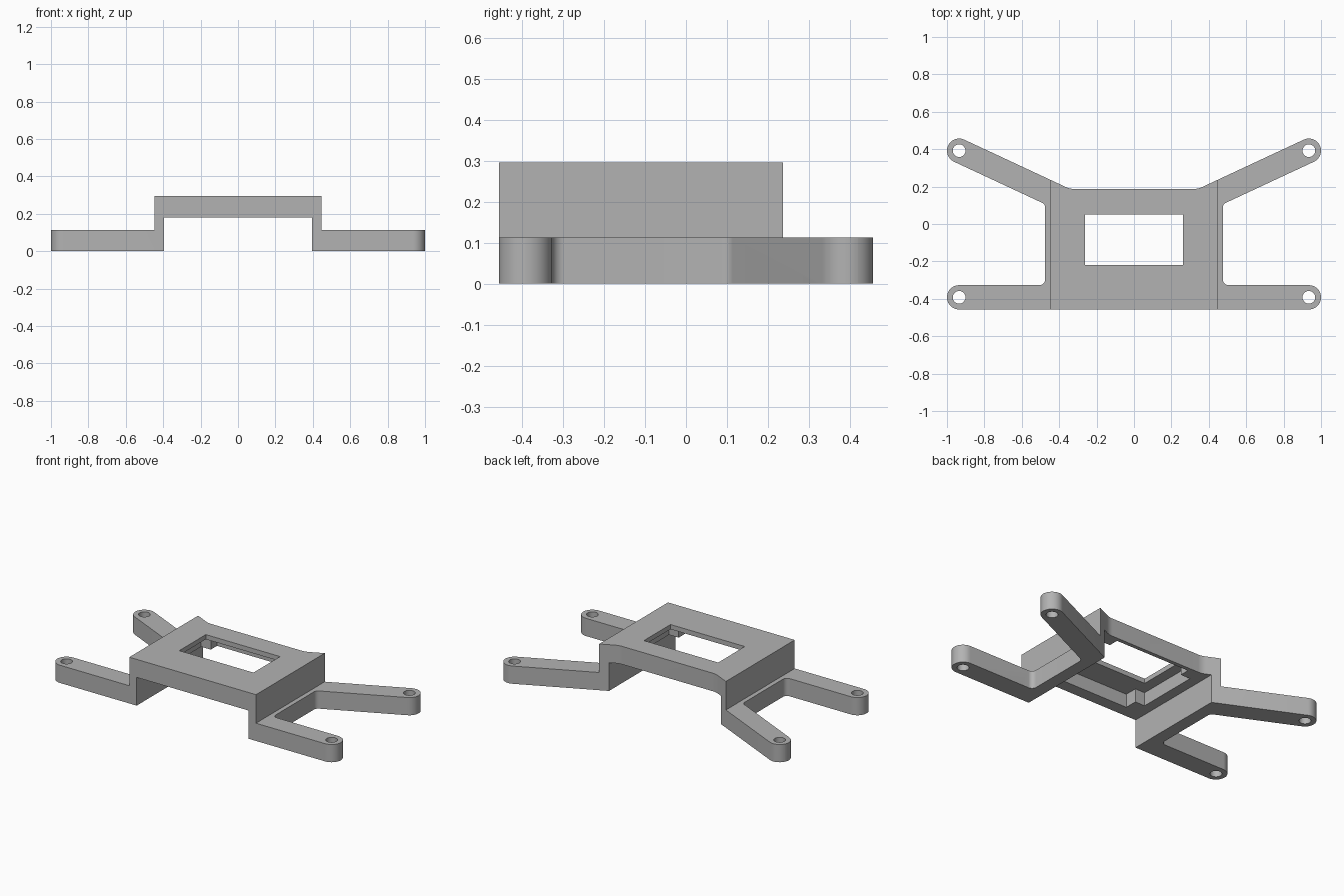
import bpy, bmesh, math
from mathutils import Vector

old = bpy.data.objects.get("Cube")
if old:
    bpy.data.objects.remove(old, do_unlink=True)

grey = bpy.data.materials.new("plain grey")
grey.use_nodes = True
colour = (0.45, 0.45, 0.45, 1)
grey.diffuse_color = colour
grey.node_tree.nodes["Principled BSDF"].inputs["Base Color"].default_value = colour


def fillet(corners, steps=10):
    """Round each (x, y, radius) corner of a closed polygon with a tangent arc."""
    out = []
    for i, (x, y, r) in enumerate(corners):
        p = Vector((x, y))
        if r == 0:
            out.append(p)
            continue
        a = (Vector(corners[i - 1][:2]) - p).normalized()
        b = (Vector(corners[(i + 1) % len(corners)][:2]) - p).normalized()
        half = a.angle(b) / 2
        centre = p + (a + b).normalized() * r / math.sin(half)
        start = p + a * r / math.tan(half) - centre
        end = p + b * r / math.tan(half) - centre
        sweep = math.pi - 2 * half
        for k in range(steps + 1):
            t = sweep * k / steps
            out.append(centre + (start * math.sin(sweep - t) + end * math.sin(t)) / math.sin(sweep))
    return out


def prism(name, points, low, high, along_y=False):
    """Extrude a closed polygon along z, or along y from an xz profile."""
    bm = bmesh.new()
    place = (lambda p: (p[0], low, p[1])) if along_y else (lambda p: (p[0], p[1], low))
    face = bm.faces.new([bm.verts.new(place(p)) for p in points])
    top = bmesh.ops.extrude_face_region(bm, geom=[face])
    shift = Vector((0, high - low, 0)) if along_y else Vector((0, 0, high - low))
    bmesh.ops.translate(bm, vec=shift, verts=[v for v in top["geom"] if isinstance(v, bmesh.types.BMVert)])
    bmesh.ops.recalc_face_normals(bm, faces=bm.faces)
    mesh = bpy.data.meshes.new(name)
    bm.to_mesh(mesh)
    bm.free()
    mesh.materials.append(grey)
    obj = bpy.data.objects.new(name, mesh)
    bpy.context.collection.objects.link(obj)
    return obj


def rect(x, y0, y1):
    return [(-x, y0), (x, y0), (x, y1), (-x, y1)]


def mirrored(half):
    """Complete a polygon from its +x half, listed from front to back."""
    return half + [(-p[0], *p[1:]) for p in reversed(half)]


# Plan outline: straight front arms, splayed back arms
R, TIP_X, TIP_Y = 0.065, 0.935, 0.392
WAIST, BACK = 0.475, 0.187
angle = math.radians(25)
u = Vector((math.cos(angle), math.sin(angle)))
n = Vector((-u.y, u.x))
tip = Vector((TIP_X, TIP_Y))
lower, upper = tip + R * (u - n), tip + R * (u + n)
slope = math.tan(angle)
half = [
    (1, -TIP_Y - R, R * 0.999),
    (1, -TIP_Y + R, R * 0.999),
    (WAIST, -TIP_Y + R, 0.03),
    (WAIST, lower.y - (lower.x - WAIST) * slope, 0.03),
    (lower.x, lower.y, R * 0.999),
    (upper.x, upper.y, R * 0.999),
    (upper.x - (upper.y - BACK) / slope, BACK, 0.11),
]
bracket = prism("mounting_bracket", fillet(mirrored(half)), 0, 0.295)

# Stepped side profile: low arms, upright walls and raised deck
step = mirrored([(0.395, 0.18), (0.395, 0), (1.1, 0), (1.1, 0.113), (0.447, 0.113), (0.447, 0.295)])
# The solid is kept only where the plan and the profile overlap
cutters = [(prism("step_profile_cutter", step, -0.6, 0.6, True), "INTERSECT")]

# Window through the deck, and the underside recess that leaves corner blocks
for name, pts, low, high in (
    ("window_cutter", rect(0.262, -0.218, 0.05), 0.1, 0.4),
    ("recess_long_cutter", rect(0.262, -0.38, 0.163), 0.1, 0.265),
    ("recess_wide_cutter", rect(0.33, -0.3, 0.1), 0.1, 0.265),
):
    cutters.append((prism(name, pts, low, high), "DIFFERENCE"))

# Screw holes at the arm tips
circle = [(0.034 * math.cos(math.tau * k / 32), 0.034 * math.sin(math.tau * k / 32)) for k in range(32)]
for sx in (-1, 1):
    for sy in (-1, 1):
        pts = [(sx * TIP_X + x, sy * TIP_Y + y) for x, y in circle]
        cutters.append((prism("screw_hole_cutter", pts, -0.1, 0.3), "DIFFERENCE"))

bpy.ops.object.select_all(action="DESELECT")
bpy.context.view_layer.objects.active = bracket
bracket.select_set(True)
for cutter, operation in cutters:
    cutter.hide_render = True
    mod = bracket.modifiers.new(cutter.name, "BOOLEAN")
    mod.operation, mod.object, mod.solver = operation, cutter, "EXACT"
    bpy.ops.object.modifier_apply(modifier=mod.name)
    bpy.data.objects.remove(cutter, do_unlink=True)

bpy.ops.object.shade_smooth_by_angle(angle=math.radians(30))
